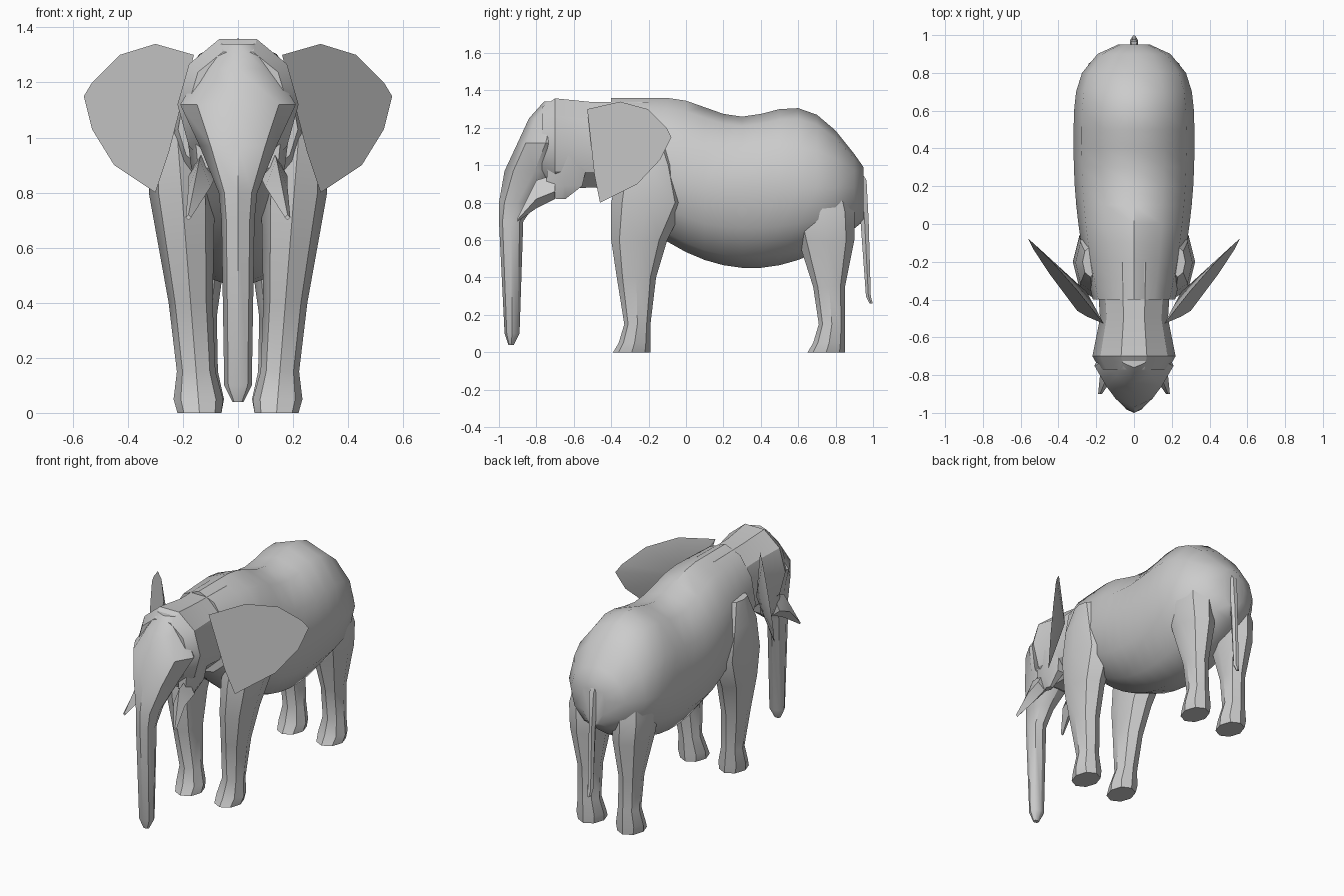
import bpy, bmesh, math

cube = bpy.data.objects.get("Cube")
if cube:
    bpy.data.objects.remove(cube, do_unlink=True)

grey = bpy.data.materials.new("hide grey")
grey.use_nodes = True
colour = (0.6, 0.6, 0.6, 1)
grey.diffuse_color = colour
grey.node_tree.nodes["Principled BSDF"].inputs["Base Color"].default_value = colour


def finish(name, bm, sharp_angle):
    """Turn a bmesh into a shaded object."""
    bmesh.ops.recalc_face_normals(bm, faces=bm.faces)
    mesh = bpy.data.meshes.new(name)
    bm.to_mesh(mesh)
    bm.free()
    mesh.materials.append(grey)
    for polygon in mesh.polygons:
        polygon.use_smooth = True
    mesh.set_sharp_from_angle(angle=math.radians(sharp_angle))
    obj = bpy.data.objects.new(name, mesh)
    bpy.context.collection.objects.link(obj)


def loft(name, rings, sharp_angle=35, side=1):
    """Skin a stack of rings and cap both ends."""
    bm = bmesh.new()
    loops = [[bm.verts.new((x * side, y, z)) for x, y, z in ring] for ring in rings]
    for lower, upper in zip(loops, loops[1:]):
        for i in range(len(lower)):
            # index i - 1 wraps around to close the ring
            bm.faces.new((lower[i - 1], lower[i], upper[i], upper[i - 1]))
    bm.faces.new(loops[0])
    bm.faces.new(loops[-1])
    finish(name, bm, sharp_angle)


def circle(sides):
    for i in range(sides):
        angle = math.tau * i / sides
        yield math.cos(angle), math.sin(angle)


def upright_ring(y, low, middle, high, half, centre=0, sides=12):
    """Ring facing along y, widest at the middle height."""
    return [(centre + half * c, y, middle + s * (high - middle if s > 0 else middle - low))
            for c, s in circle(sides)]


def level_ring(z, half, front, back, centre=0, sides=8):
    """Flat ring around a limb."""
    return [(centre + half * c, (front + back) / 2 + s * (back - front) / 2, z)
            for c, s in circle(sides)]


def body_ring(y):
    """Sagging belly, dipped back and rounded rump as functions of length."""
    belly = 0.45 + 0.7 * (y - 0.35) ** 2
    widest = 0.88 + 0.3 * max(0, 0.1 - y)
    spine = 1.31 + 0.05 * math.cos(math.pi * max(0, y + 0.1) / 0.4)
    behind = max(0, y - 0.4)
    ahead = max(0, 0.4 - y)
    spine -= behind ** 2
    half = 0.32 * math.sqrt(1 - (behind / 0.56) ** 4) - 0.16 * ahead ** 2
    return upright_ring(y, belly, widest, spine, half)


def leg_rings(rows, lean):
    """Limb rings leaning outwards with height, ending in a flared foot."""
    ankle_half, toe, heel = rows[-1][1:]
    foot = [(0.05, ankle_half + 0.02, toe - 0.03, heel),
            (0, ankle_half + 0.01, toe - 0.06, heel)]
    return [level_ring(*row, centre=0.14 + lean * row[0]) for row in rows + foot]


# Barrel body from neck to rump
stations = [step / 10 - 0.4 for step in range(14)] + [0.95]
loft("body", [body_ring(y) for y in stations], sharp_angle=40)

# Head block: y, low, widest height, high, half width
head = [(-0.2, 0.85, 1.1, 1.35, 0.2), (-0.5, 0.87, 1.1, 1.35, 0.18),
        (-0.7, 0.86, 1.12, 1.37, 0.22), (-0.77, 0.9, 1.12, 1.32, 0.18)]
loft("head", [upright_ring(*row, sides=10) for row in head], sharp_angle=30)

# Forehead and face tapering into the trunk: z, half width, front, back
trunk = [(1.34, 0.08, -0.76, -0.6), (1.25, 0.13, -0.84, -0.6),
         (1.12, 0.21, -0.9, -0.6), (0.97, 0.14, -0.97, -0.65),
         (0.8, 0.07, -1, -0.8), (0.7, 0.06, -1, -0.87),
         (0.1, 0.05, -0.97, -0.89), (0.04, 0.02, -0.95, -0.92)]
loft("trunk", [level_ring(*row) for row in trunk], sharp_angle=40)

# Legs down to the ankle: z, half width, front, back
front_leg = [(1.15, 0.04, -0.28, -0.12), (1, 0.09, -0.36, -0.05),
             (0.8, 0.12, -0.4, 0), (0.6, 0.1, -0.4, -0.1),
             (0.4, 0.08, -0.37, -0.16), (0.15, 0.07, -0.33, -0.19)]
back_leg = [(0.95, 0.07, 0.6, 0.84), (0.75, 0.12, 0.56, 0.9), (0.6, 0.11, 0.6, 0.9),
            (0.35, 0.07, 0.68, 0.85), (0.15, 0.07, 0.71, 0.85)]

# Ear outline: x, z
ear = [(0.16, 1.3), (0.3, 1.34), (0.43, 1.3), (0.53, 1.2), (0.56, 1.15),
       (0.53, 1.03), (0.45, 0.9), (0.3, 0.8), (0.25, 0.95)]


def ear_point(x, z, behind=0):
    """Point on the plane of the swept back ear."""
    return x, 1.2 * x + 0.2 * z - 0.98 + behind, z


for side, word in ((1, "left"), (-1, "right")):
    loft(f"{word}_front_leg", leg_rings(front_leg, lean=0.08), side=side)
    loft(f"{word}_back_leg", leg_rings(back_leg, lean=0.02), side=side)

    # Ear: flat front with a shallow ridge behind it
    bm = bmesh.new()
    rim = [bm.verts.new(ear_point(x, z)) for x, z in ear]
    ridge = bm.verts.new(ear_point(0.25, 1.1, behind=0.1))
    bm.faces.new(rim)
    for start, end in zip(rim, rim[1:] + rim[:1]):
        bm.faces.new((end, start, ridge))
    for vert in bm.verts:
        vert.co.x *= side
    finish(f"{word}_ear", bm, sharp_angle=30)

    # Short tusk, a thin four sided spike
    tusk = [upright_ring(-0.7, 0.82, 0.86, 0.95, 0.05, centre=0.13, sides=4),
            upright_ring(-0.8, 0.77, 0.82, 0.92, 0.04, centre=0.14, sides=4),
            upright_ring(-0.9, 0.7, 0.71, 0.72, 0.01, centre=0.18, sides=4)]
    loft(f"{word}_tusk", tusk, side=side)

    # Cheek and lower jaw fold
    cheek = [level_ring(1.05, 0.06, -0.76, -0.5, centre=0.13, sides=6),
             level_ring(0.89, 0.05, -0.76, -0.54, centre=0.12, sides=6),
             level_ring(0.82, 0.02, -0.7, -0.64, centre=0.12, sides=6)]
    loft(f"{word}_cheek", cheek, side=side)

# Tail: z, half width, front, back
tail = [(1.06, 0.02, 0.82, 0.88), (0.92, 0.03, 0.9, 0.97), (0.7, 0.02, 0.93, 0.98),
        (0.3, 0.02, 0.96, 0.99), (0.26, 0.01, 0.98, 1)]
loft("tail", [level_ring(*row, sides=6) for row in tail])
